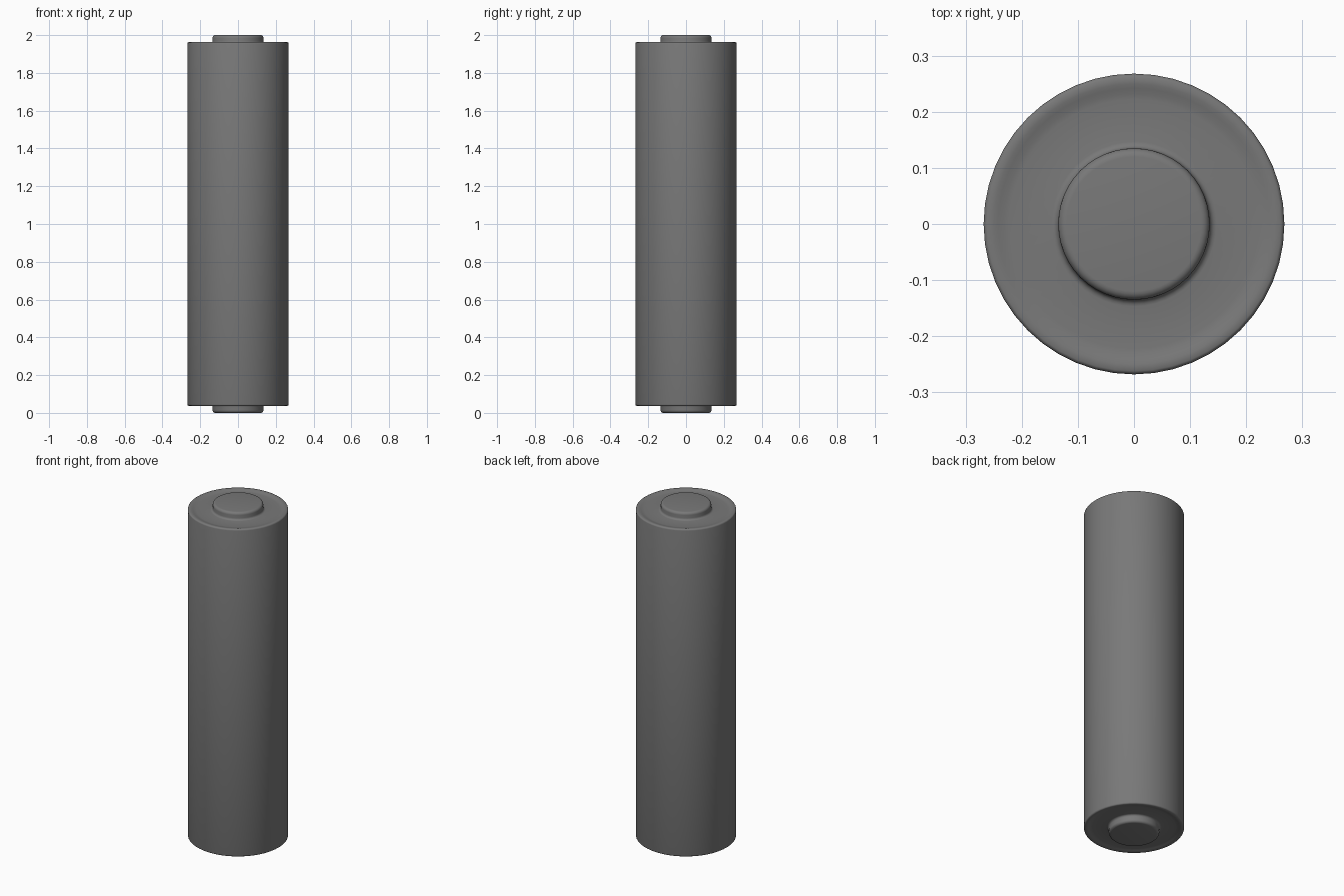
import bpy, bmesh, math

if "Cube" in bpy.data.objects:
    bpy.data.objects.remove(bpy.data.objects["Cube"])

SEG = 48
MID = 1.0  # mirror plane height

grey = bpy.data.materials.new("dark_grey")
grey.diffuse_color = (0.19, 0.19, 0.19, 1)
grey.use_nodes = True
grey.node_tree.nodes["Principled BSDF"].inputs["Base Color"].default_value = grey.diffuse_color


def lathe(name, profile):
    """Spin an (r, z) profile around z; points with r = 0 become poles."""
    bm = bmesh.new()
    rings = []
    for r, z in profile:
        if r == 0:
            rings.append([bm.verts.new((0, 0, z))] * SEG)
        else:
            rings.append([bm.verts.new((r * math.cos(2 * math.pi * i / SEG),
                                        r * math.sin(2 * math.pi * i / SEG), z))
                          for i in range(SEG)])
    for a, b in zip(rings, rings[1:]):
        for i in range(SEG):
            j = (i + 1) % SEG
            bm.faces.new(dict.fromkeys((a[i], a[j], b[j], b[i])))
    bmesh.ops.recalc_face_normals(bm, faces=bm.faces)
    mesh = bpy.data.meshes.new(name)
    bm.to_mesh(mesh)
    bm.free()
    mesh.materials.append(grey)
    obj = bpy.data.objects.new(name, mesh)
    bpy.context.collection.objects.link(obj)
    bpy.ops.object.select_all(action='DESELECT')
    obj.select_set(True)
    bpy.context.view_layer.objects.active = obj
    bpy.ops.object.shade_smooth_by_angle(angle=math.radians(40))
    return obj


def arc(cr, cz, rad, a0, a1, n=5):
    """Points of a circular arc in the (r, z) plane, angles in degrees."""
    return [(cr + rad * math.cos(math.radians(a0 + (a1 - a0) * k / n)),
             cz + rad * math.sin(math.radians(a0 + (a1 - a0) * k / n)))
            for k in range(n + 1)]


# Upper half: contact button, fillet, shallow dished end, rolled rim
button = [(0, 2.0)] + arc(0.120, 1.985, 0.015, 90, 0)
fillet = arc(0.147, 1.968, 0.012, 180, 270, 4)
dish = [(0.222, 1.956), (0.232, 1.957), (0.242, 1.960), (0.250, 1.962)]
rim = [(0.262, 1.963), (0.2665, 1.960), (0.268, 1.955)]
half = button + fillet + dish + rim

# Both ends share the same shape, joined by the straight case wall
lathe("battery_case", half + [(r, 2 * MID - z) for r, z in reversed(half)])
